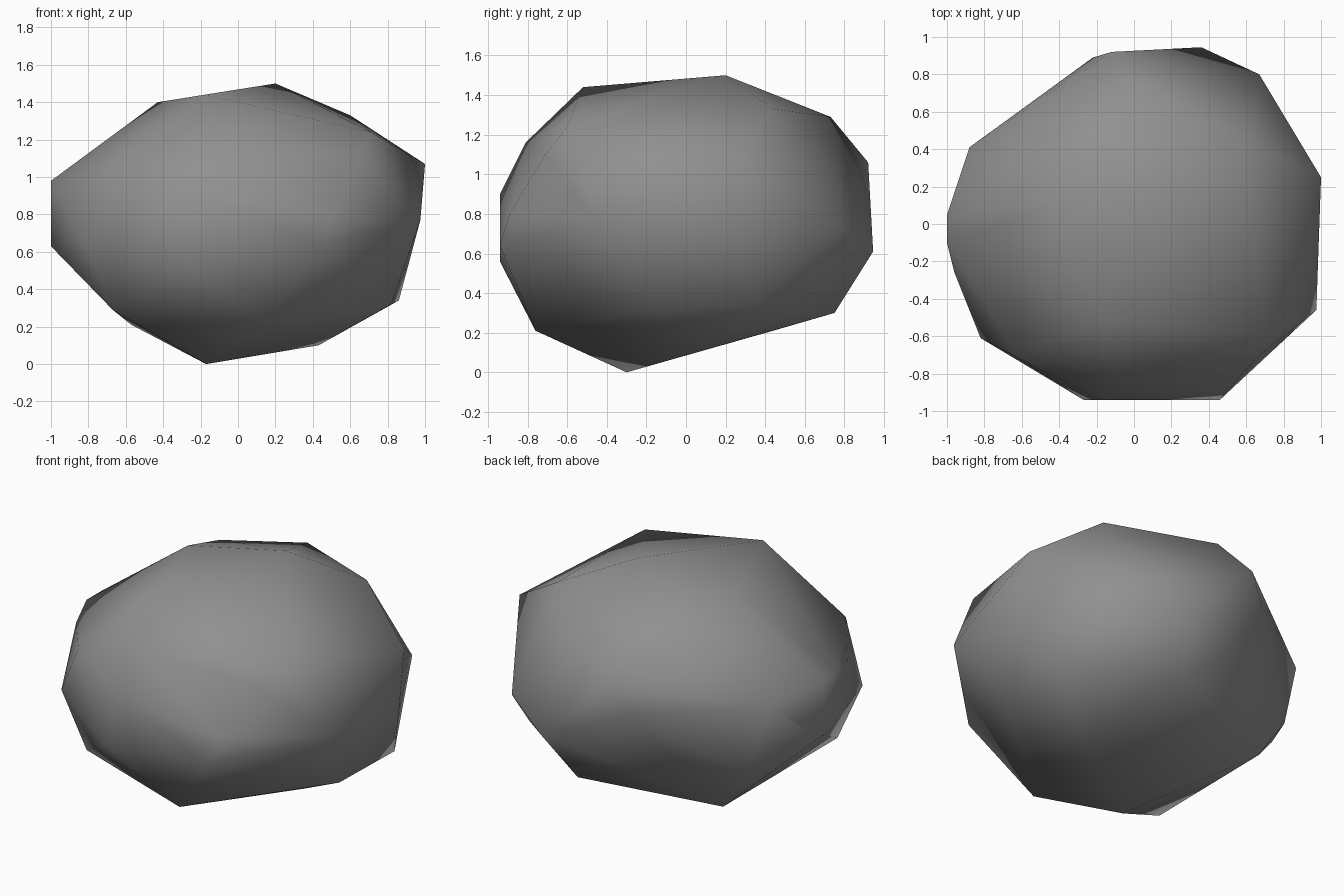
import bpy
import bmesh

# Remove the default cube
cube = bpy.data.objects.get("Cube")
if cube:
    bpy.data.objects.remove(cube, do_unlink=True)


def make_material(name, color):
    material = bpy.data.materials.new(name)
    material.use_nodes = True
    material.diffuse_color = color
    shader = next(n for n in material.node_tree.nodes if n.type == 'BSDF_PRINCIPLED')
    shader.inputs["Base Color"].default_value = color
    shader.inputs["Roughness"].default_value = 0.9
    return material


def make_boulder(name, corners, material):
    """Wrap a tight convex skin around the corner points."""
    bm = bmesh.new()
    for corner in corners:
        bm.verts.new(corner)
    bmesh.ops.convex_hull(bm, input=bm.verts[:])
    loose = [v for v in bm.verts if not v.link_faces]
    bmesh.ops.delete(bm, geom=loose, context='VERTS')
    bmesh.ops.recalc_face_normals(bm, faces=bm.faces[:])
    for face in bm.faces:
        face.smooth = True
    mesh = bpy.data.meshes.new(name)
    bm.to_mesh(mesh)
    bm.free()
    mesh.materials.append(material)
    rock = bpy.data.objects.new(name, mesh)
    bpy.context.collection.objects.link(rock)
    return rock


# Crown: the upper ring of corners and the peak
crown = [
    (.2, .2, 1.5), (-.18, -.52, 1.44), (-.43, .11, 1.4), (-.41, .4, 1.33),
    (-.02, .73, 1.29), (.6, .44, 1.33), (.71, -.6, 1.24), (.66, -.71, 1.1),
    (-.1, -.81, 1.16), (-.63, -.71, 1),
]

# Girth: the widest corners, going round the middle
girth = [
    (1, .25, 1.07), (.95, .27, .68), (.975, -.46, .77), (.5, -.89, .8),
    (.46, -.94, .64), (-.18, -.94, .9), (-.27, -.94, .56), (-.82, -.61, .65),
    (-.96, -.26, .91), (-1, -.1, .98), (-1, .05, .98), (-1, .05, .63),
    (-.97, .14, .66), (-.88, .41, .92), (-.22, .89, .87), (-.12, .92, 1.06),
    (.36, .945, .61), (.67, .8, .73),
]

# Underside: the lower ring and the lowest point
underside = [
    (-.17, -.3, 0), (.12, -.76, .21), (-.67, -.57, .29), (-.95, -.06, .58),
    (-.75, .46, .48), (-.57, .44, .21), (0, .85, .52), (.24, .75, .3),
    (.86, .35, .34), (.82, -.15, .32), (.43, .05, .1),
]

stone = make_material("grey stone", (.28, .28, .28, 1))
make_boulder("boulder", crown + girth + underside, stone)
